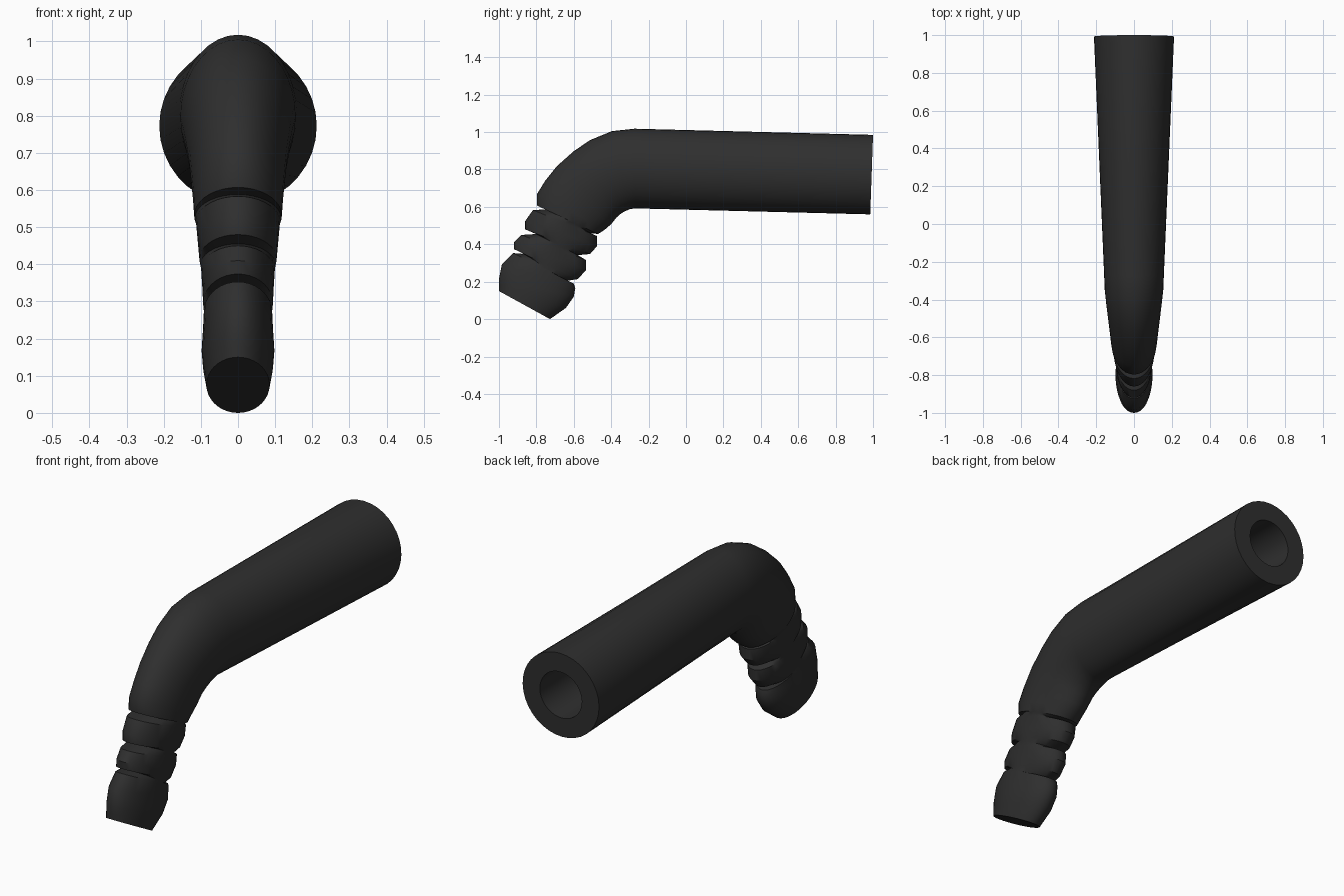
import bpy, bmesh, math
from mathutils import Vector

if "Cube" in bpy.data.objects:
    bpy.data.objects.remove(bpy.data.objects["Cube"])

SEG = 36
# Cross-sections: outer edge (y, z), inner edge (y, z), half width in x
SECTIONS = [
    # straight tapered barrel
    (1.0, .985, .985, .56, .212),
    (-.275, 1.018, -.27, .592, .158),
    # bend
    (-.396, 1.005, -.30, .588, .155),
    (-.513, .957, -.33, .575, .147),
    (-.60, .898, -.35, .562, .14),
    (-.69, .818, -.37, .545, .132),
    (-.754, .738, -.40, .508, .126),
    (-.797, .668, -.435, .478, .121),
    (-.797, .607, -.47, .455, .118),
    # finger ridges separated by grooves
    (-.727, .588, -.513, .46, .116),
    (-.818, .583, -.476, .444, .113),
    (-.86, .524, -.476, .39, .108),
    (-.86, .48, -.513, .348, .104),
    (-.80, .455, -.578, .342, .101),
    (-.88, .45, -.535, .316, .099),
    (-.92, .41, -.535, .262, .096),
    (-.92, .374, -.578, .214, .094),
    (-.86, .348, -.647, .203, .092),
    (-.925, .353, -.60, .19, .092),
    # rounded foot
    (-.984, .294, -.592, .165, .094),
    (-1.0, .214, -.60, .12, .098),
    (-1.0, .18, -.642, .06, .094),
    (-1.0, .15, -.727, 0.0, .085),
]

bm = bmesh.new()


def ring(ay, az, by, bz, w, scale=1.0):
    a, b = Vector((0, ay, az)), Vector((0, by, bz))
    c, h = (a + b) / 2, (a - b) / 2 * scale
    x = Vector((w * scale, 0, 0))
    return [bm.verts.new(c + h * math.cos(2 * math.pi * i / SEG)
                         + x * math.sin(2 * math.pi * i / SEG)) for i in range(SEG)]


def bridge(r, s):
    for i in range(SEG):
        j = (i + 1) % SEG
        bm.faces.new((r[i], r[j], s[j], s[i]))


# Outer skin
rings = [ring(*s) for s in SECTIONS]
for r, s in zip(rings, rings[1:]):
    bridge(r, s)
bm.faces.new(rings[-1])

# Blind bore in the barrel end
mouth = ring(*SECTIONS[0], scale=.55)
floor_y = 1.0
floor = [bm.verts.new(v.co + Vector((0, -floor_y, .025))) for v in mouth]
bridge(rings[0], mouth)
bridge(mouth, floor)
bm.faces.new(floor)

bmesh.ops.recalc_face_normals(bm, faces=bm.faces)
mesh = bpy.data.meshes.new("handle_grip")
bm.to_mesh(mesh)
bm.free()
grip = bpy.data.objects.new("handle_grip", mesh)
bpy.context.collection.objects.link(grip)

mat = bpy.data.materials.new("black rubber")
mat.diffuse_color = (.028, .028, .028, 1)
mat.use_nodes = True
mat.node_tree.nodes["Principled BSDF"].inputs["Base Color"].default_value = mat.diffuse_color
mesh.materials.append(mat)

bpy.context.view_layer.objects.active = grip
grip.select_set(True)
bpy.ops.object.shade_smooth_by_angle(angle=math.radians(35))
